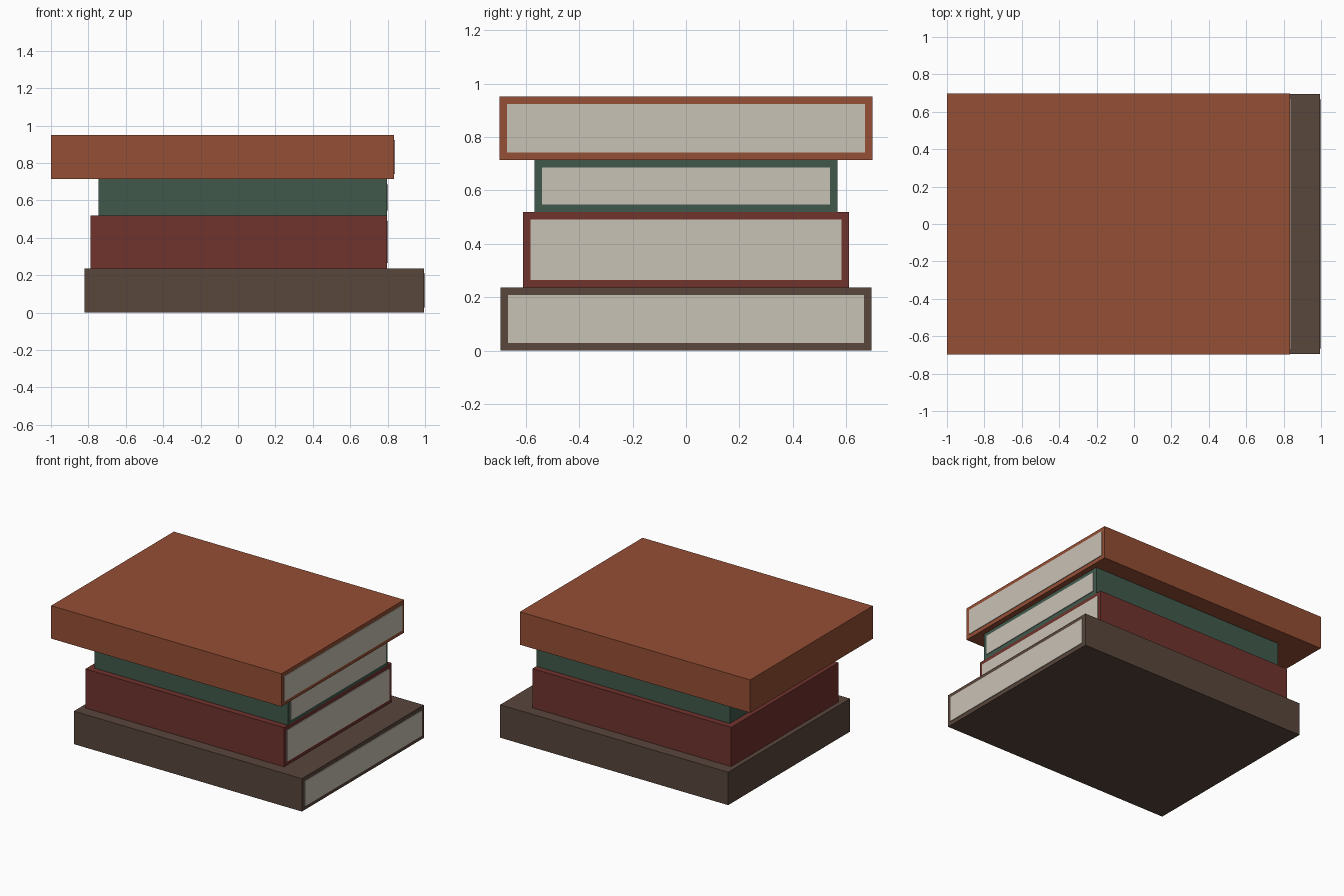
import bpy, bmesh

if "Cube" in bpy.data.objects:
    bpy.data.objects.remove(bpy.data.objects["Cube"])


def material(name, rgb):
    """Flat colour from 0-255 display values, converted to linear."""
    m = bpy.data.materials.new(name)
    lin = [((c / 255 + 0.055) / 1.055) ** 2.4 for c in rgb]
    m.diffuse_color = (*lin, 1)
    m.use_nodes = True
    m.node_tree.nodes["Principled BSDF"].inputs["Base Color"].default_value = m.diffuse_color
    return m


def box(name, lo, hi, mat):
    bm = bmesh.new()
    bmesh.ops.create_cube(bm, size=1)
    for v in bm.verts:
        v.co = [lo[i] + (v.co[i] + 0.5) * (hi[i] - lo[i]) for i in range(3)]
    mesh = bpy.data.meshes.new(name)
    bm.to_mesh(mesh)
    bm.free()
    mesh.materials.append(mat)
    obj = bpy.data.objects.new(name, mesh)
    bpy.context.collection.objects.link(obj)


pages = material("cream_paper", (201, 194, 181))
BORDER = 0.028   # cover thickness seen around the page ends
PROUD = 0.005    # how far the page ends stand out of the cover

# name, cover colour, x range, half depth, z range
books = [
    ("bottom_book", ("dark_brown", (88, 70, 60)), (-0.822, 0.995), 0.694, (0.0, 0.237)),
    ("second_book", ("dark_red", (112, 51, 45)), (-0.788, 0.796), 0.611, (0.237, 0.519)),
    ("third_book", ("dark_green", (65, 89, 75)), (-0.746, 0.796), 0.567, (0.519, 0.714)),
    ("top_book", ("rust_orange", (149, 78, 53)), (-1.0, 0.835), 0.698, (0.714, 0.951)),
]

for name, colour, (x0, x1), y, (z0, z1) in books:
    # Cover
    box(name + "_cover", (x0, -y, z0), (x1, y, z1), material(*colour))
    # Thin plate of page ends on the open side
    box(name + "_pages", (x1 - 0.003, -y + BORDER, z0 + BORDER),
        (x1 + PROUD, y - BORDER, z1 - BORDER), pages)
